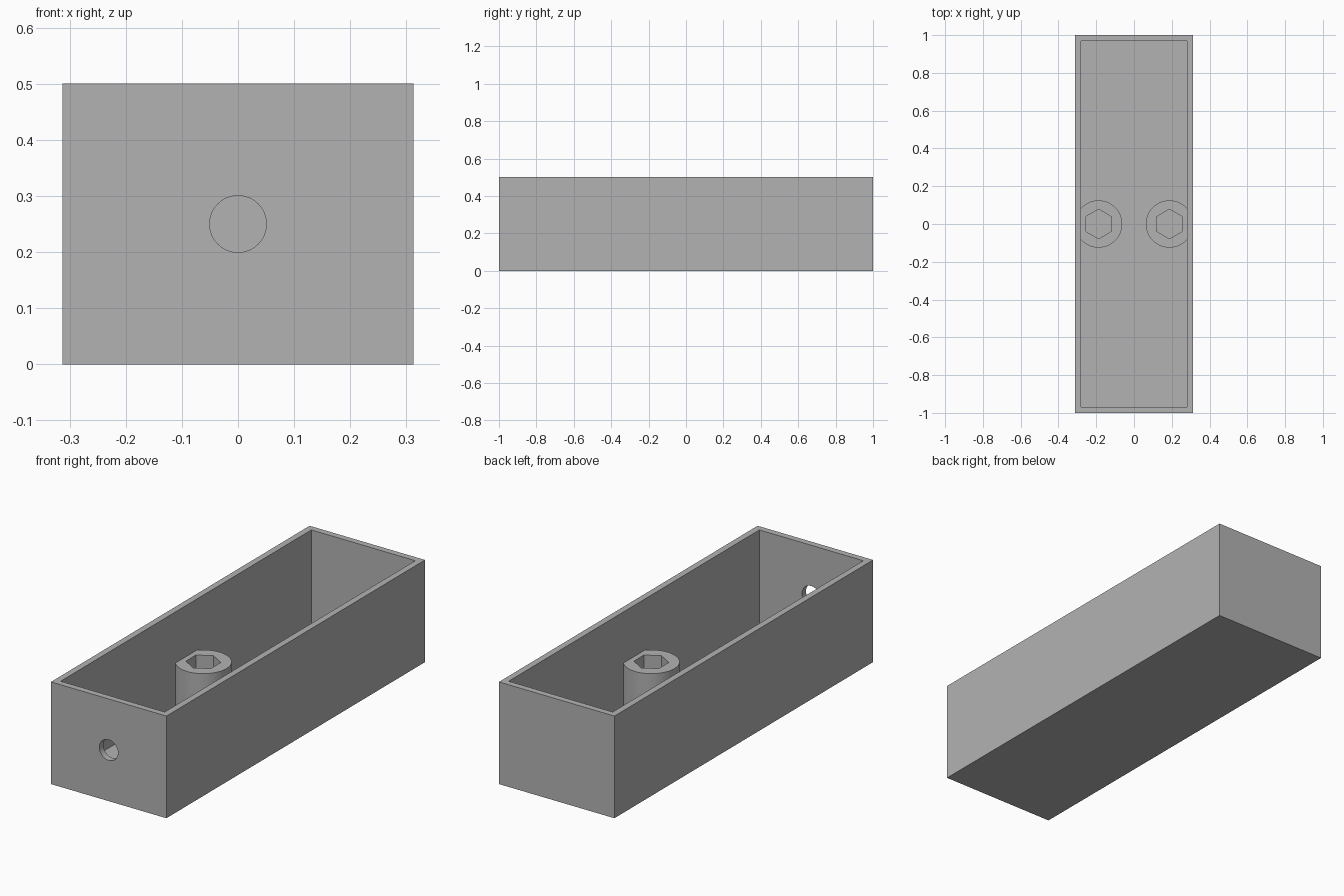
import bpy, math

if "Cube" in bpy.data.objects:
    bpy.data.objects.remove(bpy.data.objects["Cube"], do_unlink=True)

W, L, H, T = 0.625, 2.0, 0.5, 0.031
POST_X, POST_R, POST_TOP = 0.1875, 0.125, 0.25

grey = bpy.data.materials.new("plain grey")
grey.use_nodes = True
colour = (0.45, 0.45, 0.45, 1)
grey.diffuse_color = colour
grey.node_tree.nodes["Principled BSDF"].inputs["Base Color"].default_value = colour


def finish(name):
    ob = bpy.context.object
    ob.name = name
    ob.data.materials.append(grey)
    return ob


def box(name, size, z):
    bpy.ops.mesh.primitive_cube_add(size=1, location=(0, 0, z + size[2] / 2))
    ob = bpy.context.object
    ob.scale = size
    bpy.ops.object.transform_apply(location=True, rotation=False, scale=True)
    return finish(name)


def prism(name, sides, radius, depth, location, rotation=(0, 0, 0)):
    bpy.ops.mesh.primitive_cylinder_add(vertices=sides, radius=radius, depth=depth,
                                        location=location, rotation=rotation)
    return finish(name)


def cut(target, cutter):
    mod = target.modifiers.new("cut", 'BOOLEAN')
    mod.operation, mod.solver, mod.object = 'DIFFERENCE', 'EXACT', cutter
    bpy.context.view_layer.objects.active = target
    bpy.ops.object.modifier_apply(modifier=mod.name)
    bpy.data.objects.remove(cutter, do_unlink=True)


# Open box: the cavity leaves the two posts standing against the side walls
tray = box("open_box", (W, L, H), 0)
cavity = box("cavity_cutter", (W - 2 * T, L - 2 * T, H), T)
for x in (-POST_X, POST_X):
    cut(cavity, prism("post", 96, POST_R, POST_TOP, (x, 0, POST_TOP / 2)))
cut(tray, cavity)

# Hexagonal sockets in the posts
for x in (-POST_X, POST_X):
    cut(tray, prism("socket_cutter", 6, 0.078, H, (x, 0, T + H / 2)))

# Round cable hole through the front wall
cut(tray, prism("hole_cutter", 64, 0.0505, 0.2, (0, -L / 2, H / 2), (math.pi / 2, 0, 0)))

bpy.ops.object.select_all(action='DESELECT')
tray.select_set(True)
bpy.context.view_layer.objects.active = tray
bpy.ops.object.shade_smooth_by_angle(angle=math.radians(30))
